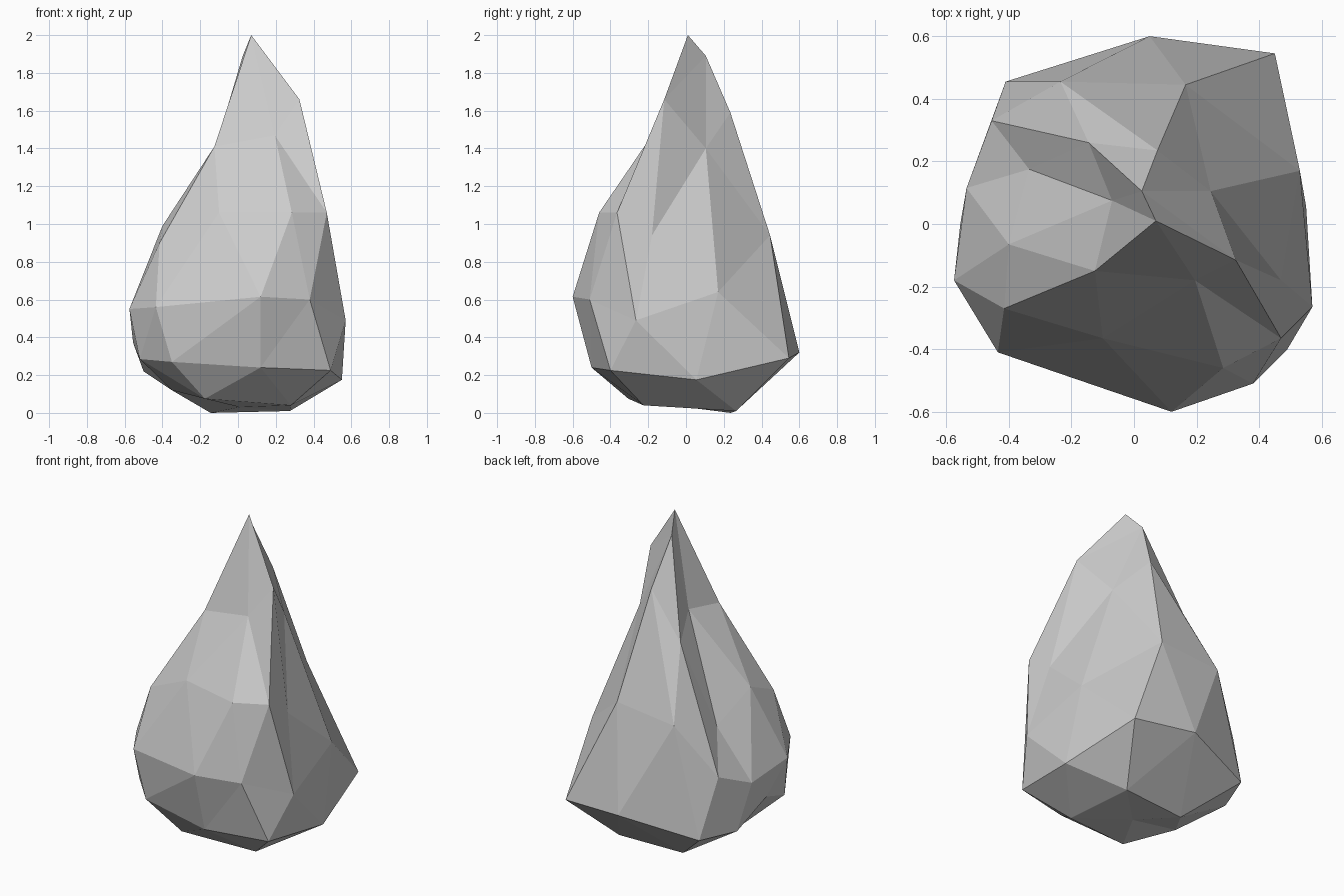
import bpy, bmesh

if "Cube" in bpy.data.objects:
    bpy.data.objects.remove(bpy.data.objects["Cube"])

# A faceted teardrop stone: rings of 1-5-10-10-10-5-1 points (icosphere layout), counter-clockwise
apex = (0.07, 0.01, 2.0)
neck = [(0.025, 0.105, 1.89), (-0.07, 0.075, 1.44), (-0.125, -0.15, 1.41),
        (0.195, -0.18, 1.47), (0.325, -0.115, 1.66)]
shoulder = [(0.245, 0.105, 1.40), (0.075, 0.235, 1.59), (-0.145, 0.26, 1.32),
            (-0.335, 0.175, 0.82), (-0.40, -0.065, 0.99), (-0.415, -0.27, 0.90),
            (-0.10, -0.365, 1.06), (0.285, -0.46, 1.06), (0.47, -0.365, 1.06),
            (0.47, -0.18, 0.94)]
belly = [(0.165, 0.445, 0.94), (-0.235, 0.455, 0.90), (-0.455, 0.33, 0.59),
         (-0.535, 0.115, 0.495), (-0.575, -0.18, 0.55), (-0.435, -0.41, 0.56),
         (0.12, -0.60, 0.615), (0.38, -0.51, 0.60), (0.57, -0.265, 0.49),
         (0.53, 0.17, 0.64)]
skirt = [(0.45, 0.545, 0.29), (0.05, 0.60, 0.32), (-0.41, 0.455, 0.23),
         (-0.50, 0.21, 0.22), (-0.555, 0.0, 0.37), (-0.52, -0.23, 0.285),
         (-0.35, -0.41, 0.27), (0.12, -0.50, 0.24), (0.49, -0.40, 0.225),
         (0.55, 0.055, 0.175)]
foot = [(0.275, 0.265, 0.01), (-0.145, 0.237, 0.0), (-0.35, -0.05, 0.12),
        (-0.175, -0.305, 0.075), (0.28, -0.225, 0.04)]
base = (0.01, 0.0, 0.03)

bm = bmesh.new()
add_ring = lambda pts: [bm.verts.new(p) for p in pts]


def cap(pole, ring):
    """Fan from a pole point to a ring."""
    for i in range(len(ring)):
        bm.faces.new((pole, ring[i], ring[(i + 1) % len(ring)]))


def zigzag(upper, lower, shift):
    """Triangle strip; lower[i + shift] lies between upper[i] and upper[i + 1]."""
    n = len(upper)
    for i in range(n):
        u0, u1 = upper[i], upper[(i + 1) % n]
        l0, l1 = lower[(i + shift) % n], lower[(i + shift + 1) % n]
        bm.faces.new((u0, l0, u1))
        bm.faces.new((u1, l0, l1))


def spread(small, big, shift):
    """Join 5 points to 10: small[k] touches three neighbours centred on big[2k + shift]."""
    for k in range(5):
        a, b = small[k], small[(k + 1) % 5]
        p, q, r, = (big[(2 * k + shift + d) % 10] for d in (-1, 0, 1))
        bm.faces.new((a, p, q))
        bm.faces.new((a, q, r))
        bm.faces.new((a, r, b))


neck, shoulder, belly, skirt, foot = map(add_ring, (neck, shoulder, belly, skirt, foot))
cap(bm.verts.new(apex), neck)
spread(neck, shoulder, 1)
zigzag(shoulder, belly, 0)
zigzag(belly, skirt, 1)
spread(foot, skirt, 0)
cap(bm.verts.new(base), foot)
bmesh.ops.recalc_face_normals(bm, faces=bm.faces[:])

mesh = bpy.data.meshes.new("teardrop_stone")
bm.to_mesh(mesh)
bm.free()
bpy.context.collection.objects.link(bpy.data.objects.new("teardrop_stone", mesh))
